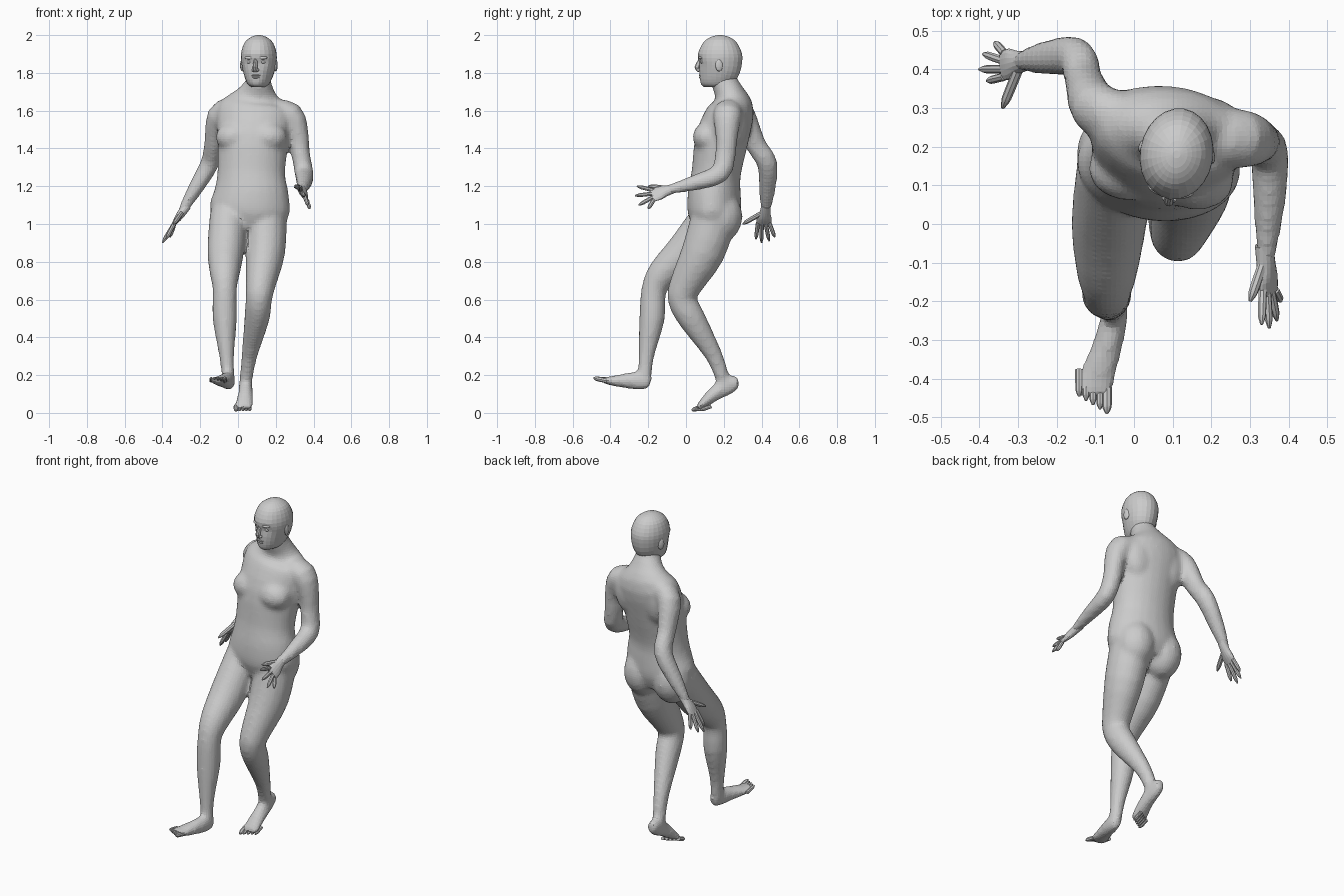
import bpy, bmesh, math
from mathutils import Vector, Matrix

ACROSS = Vector((1, 0, 0))
GREY = (.6, .6, .6, 1)

default_cube = bpy.data.objects.get("Cube")
if default_cube:
    bpy.data.objects.remove(default_cube)

skin = bpy.data.materials.new("skin grey")
skin.use_nodes = True
skin.diffuse_color = GREY
skin.node_tree.nodes["Principled BSDF"].inputs["Base Color"].default_value = GREY


def finish(bm, name):
    """Turn the working mesh into a named object with the skin material."""
    bmesh.ops.recalc_face_normals(bm, faces=bm.faces)
    mesh = bpy.data.meshes.new(name)
    bm.to_mesh(mesh)
    bm.free()
    mesh.materials.append(skin)
    part = bpy.data.objects.new(name, mesh)
    bpy.context.collection.objects.link(part)
    return part


def spline(rings, steps=3):
    """Smooth curve through rings of position, half width and half depth."""
    keys = [Vector(ring) for ring in rings]
    keys = [keys[0], *keys, keys[-1]]
    curve = []
    for before, start, end, after in zip(keys, keys[1:], keys[2:], keys[3:]):
        for step in range(steps):
            t = step / steps
            leave, arrive = (end - before) / 2, (after - start) / 2
            bulge = leave * (1 - t) - arrive * t + (end - start) * (2 * t - 1)
            curve.append(start.lerp(end, t) + bulge * t * (1 - t))
    return curve + [keys[-1]]


def loft(bm, rings, side=ACROSS, sides=16):
    """Closed tube through the rings; side is the direction of the width."""
    curve = spline(rings)
    centres = [key.xyz for key in curve]
    loops = []
    for i, key in enumerate(curve):
        following = centres[min(i + 1, len(centres) - 1)]
        previous = centres[max(i - 1, 0)]
        tangent = (following - previous).normalized()
        wide = (side - tangent * side.dot(tangent)).normalized()
        deep = tangent.cross(wide)
        angles = [math.tau * k / sides for k in range(sides)]
        loops.append([bm.verts.new(centres[i] + wide * key[3] * math.cos(angle)
                                   + deep * key[4] * math.sin(angle)) for angle in angles])
    for lower, upper in zip(loops, loops[1:]):
        for k in range(sides):
            following = (k + 1) % sides
            bm.faces.new((lower[k], lower[following], upper[following], upper[k]))
    bm.faces.new(loops[0][::-1])
    bm.faces.new(loops[-1])


def limb(bm, rings, depth, side=ACROSS):
    """Tube whose depth is a fixed multiple of its width."""
    loft(bm, [(*ring, ring[-1] * depth) for ring in rings], side)


def blob(bm, centre, size, yaw=0):
    matrix = Matrix.LocRotScale(Vector(centre), Matrix.Rotation(yaw, 3, 'Z'), Vector(size))
    bmesh.ops.create_uvsphere(bm, u_segments=16, v_segments=10, radius=1, matrix=matrix)


def digit(bm, base, tip, radius, side=ACROSS):
    """Finger or toe with a rounded tip."""
    rings = []
    for step in range(6):
        t = step / 5
        size = radius * math.sqrt(1 - .9 * t ** 6)
        rings.append((*base.lerp(tip, t), size, size))
    loft(bm, rings, side, 8)


# Torso and neck
bm = bmesh.new()
loft(bm, [(.05, .15, .98, .12, .11), (.06, .15, 1.06, .21, .14), (.07, .15, 1.16, .2, .14),
          (.07, .16, 1.27, .18, .13), (.08, .19, 1.45, .19, .14), (.09, .24, 1.61, .2, .12),
          (.1, .23, 1.69, .11, .08), (.11, .2, 1.76, .065, .07), (.11, .2, 1.83, .06, .07)],
     Vector((1, -.1, 0)), 24)
for x, y in ((-.02, .14), (.16, .115)):
    blob(bm, (x, y, 1.46), (.1, .08, .08), -.1)
for x in (-.04, .15):
    blob(bm, (x, .18, 1.04), (.11, .12, .14))
for x, y in ((-.01, .28), (.18, .26)):
    blob(bm, (x, y, 1.54), (.1, .07, .14))

# Arms from shoulder to wrist
limb(bm, [(.18, .23, 1.59, .07), (.28, .22, 1.575, .07), (.32, .215, 1.47, .055), (.33, .21, 1.38, .05),
          (.35, .18, 1.27, .05), (.35, .05, 1.22, .04), (.34, -.1, 1.18, .023)], 1.1, Vector((1, 0, 1)))
limb(bm, [(-.03, .27, 1.6, .07), (-.1, .3, 1.57, .065), (-.13, .37, 1.42, .05),
          (-.15, .43, 1.32, .05), (-.23, .43, 1.18, .04), (-.3, .42, 1.06, .023)], 1.1)

# Legs from hip to ankle
limb(bm, [(-.05, .14, 1.05, .1), (-.065, 0, .86, .098), (-.07, -.12, .74, .08), (-.07, -.17, .65, .064),
          (-.07, -.18, .5, .065), (-.06, -.21, .3, .04), (-.05, -.22, .17, .034)], 1.05)
limb(bm, [(.15, .15, 1.04, .11), (.145, .09, .85, .105), (.12, 0, .68, .08), (.11, -.02, .6, .07),
          (.1, .03, .5, .067), (.06, .15, .3, .042), (.04, .2, .16, .034)], 1.1)

# Feet from heel to ball
foot_sizes = ((.025, .03), (.035, .05), (.04, .04), (.05, .022), (.045, .012))
right_foot = ((-.04, -.19, .155), (-.05, -.24, .17), (-.07, -.32, .17), (-.1, -.41, .17), (-.1, -.45, .18))
left_foot = ((.04, .28, .16), (.04, .23, .15), (.04, .15, .1), (.03, .08, .04), (.03, .06, .02))
for path in (right_foot, left_foot):
    loft(bm, [centre + size for centre, size in zip(path, foot_sizes)])

# Fuse the overlapping tubes into one skin
body = finish(bm, "body")
fuse = body.modifiers.new("fuse", 'REMESH')
fuse.mode = 'VOXEL'
fuse.voxel_size = .013
soften = body.modifiers.new("soften", 'SMOOTH')
soften.iterations = 9


def toes(name, base, tip, outward):
    """Five toes stepping outward and back from the big toe."""
    bm = bmesh.new()
    for k in range(5):
        step = Vector((outward * .018, .011, 0)) * k
        digit(bm, Vector(base) + step, Vector(tip) + step, .01 if k else .013)
    finish(bm, name)


toes("right_toes", (-.07, -.42, .17), (-.07, -.49, .185), -1)
toes("left_toes", (-.01, .09, .035), (-.01, .03, .013), 1)


def hand(name, wrist, knuckle, spread, tips):
    """Palm with four fingers from index to little, then the thumb."""
    bm = bmesh.new()
    wrist, knuckle, side = Vector(wrist), Vector(knuckle), Vector(spread).normalized()
    sections = ((-.4, .024, .024), (.2, .03, .022), (.6, .04, .018), (1, .038, .01))
    loft(bm, [(*wrist.lerp(knuckle, t), wide, deep) for t, wide, deep in sections], side)
    for k, tip in enumerate(tips[:4]):
        digit(bm, wrist.lerp(knuckle, .9) + side * .02 * (1.5 - k), Vector(tip), .011, side)
    digit(bm, wrist.lerp(knuckle, .2) + side * .02, Vector(tips[4]), .013, side)
    finish(bm, name)


hand("left_hand", (.34, -.09, 1.18), (.35, -.18, 1.15), (-.5, 0, .8),
     ((.33, -.26, 1.2), (.35, -.27, 1.15), (.37, -.25, 1.1), (.38, -.2, 1.08), (.3, -.2, 1.2)))
hand("right_hand", (-.29, .42, 1.07), (-.34, .41, 1), (0, -1, 0),
     ((-.38, .37, .92), (-.4, .4, .9), (-.39, .44, .91), (-.36, .47, .93), (-.34, .3, 1)))

# Skull and jaw, built facing forward around their own axis
bm = bmesh.new()
loft(bm, [(0, -.01, 1.725, .035, .075), (0, -.01, 1.74, .055, .09), (0, -.01, 1.78, .074, .1),
          (0, 0, 1.84, .09, .115), (0, 0, 1.9, .094, .118), (0, 0, 1.96, .075, .09),
          (0, 0, 1.99, .04, .05), (0, 0, 2, .01, .01)], sides=24)

# Eye sockets
for vert in bm.verts:
    if vert.co.y < 0:
        reach = math.hypot(abs(vert.co.x) - .035, vert.co.z - 1.86) / .026
        vert.co.y += .012 * math.exp(-reach * reach)

# Nose and lips
loft(bm, [(0, -.105, 1.87, .01, .01), (0, -.122, 1.83, .013, .014), (0, -.11, 1.81, .014, .01)], sides=10)
for z, wide in ((1.787, .026), (1.776, .022)):
    blob(bm, (0, -.1, z), (wide, .013, .006))

# Nostrils, eyes, brows and ears on both sides
for side in (-1, 1):
    blob(bm, (side * .012, -.114, 1.815), (.008, .01, .008))
    blob(bm, (side * .034, -.087, 1.857), (.016, .013, .01))
    blob(bm, (side * .034, -.096, 1.88), (.028, .014, .009), side * .3)
    blob(bm, (side * .09, .01, 1.84), (.009, .02, .032), side * .3)

# Turn the head slightly and set it on the neck
bm.transform(Matrix.Translation((.11, .18, 0)) @ Matrix.Rotation(-.16, 4, 'Z'))
finish(bm, "head")
